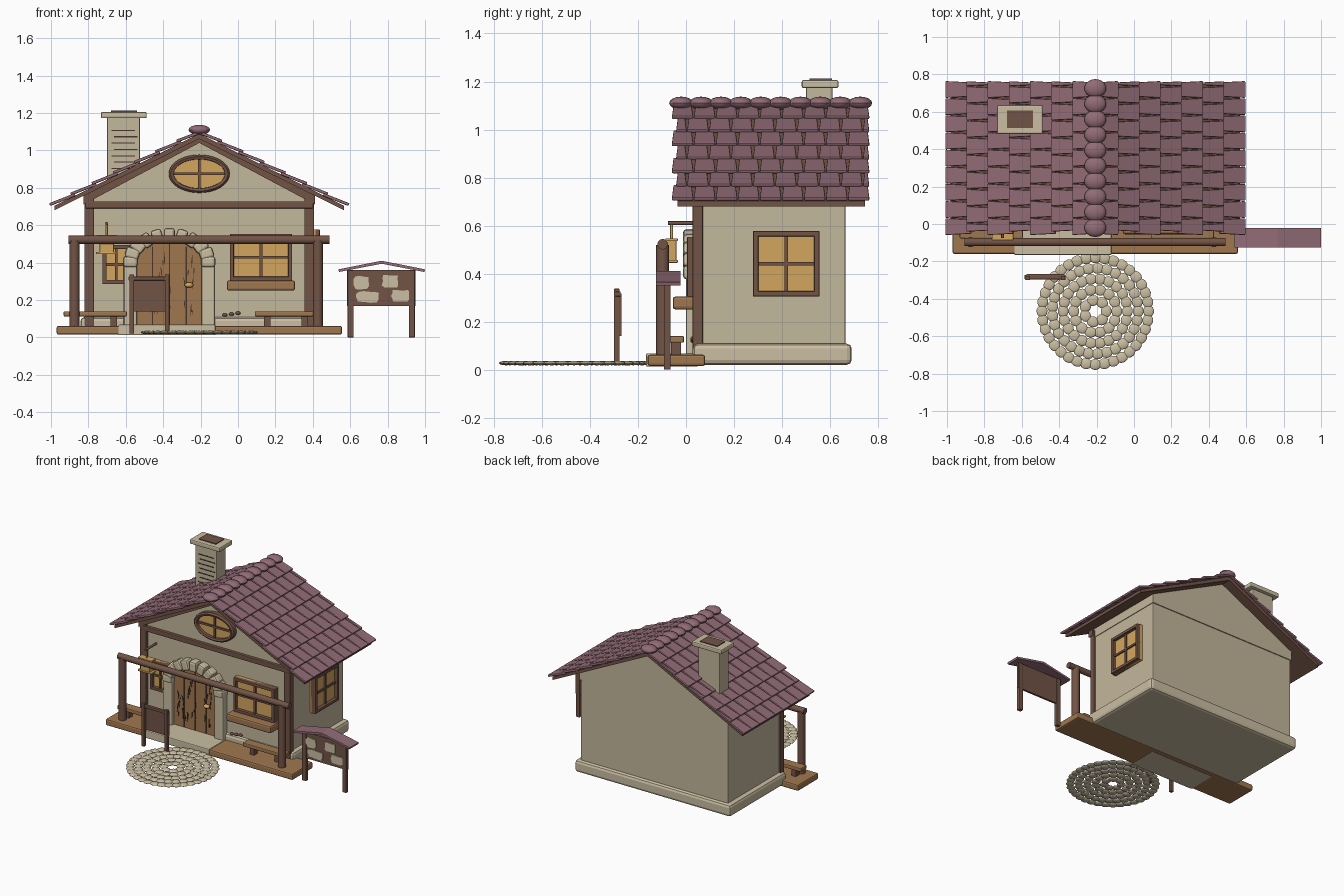
import bpy, bmesh, math, random
from mathutils import Matrix, Vector

random.seed(4)
if "Cube" in bpy.data.objects:
    bpy.data.objects.remove(bpy.data.objects["Cube"])
CX = -0.207          # centre line of the house
PI = math.pi


def material(name, *rgb):
    lin = [((c / 255 + 0.055) / 1.055) ** 2.4 for c in rgb] + [1]
    m = bpy.data.materials.new(name)
    m.use_nodes = True
    m.diffuse_color = lin
    node = m.node_tree.nodes["Principled BSDF"]
    node.inputs["Base Color"].default_value = lin
    node.inputs["Roughness"].default_value = 0.9
    return m


plaster = material("plaster", 196, 184, 156)
stone = material("pale stone", 203, 191, 162)
wood = material("dark wood", 114, 84, 70)
plank = material("light wood", 160, 119, 80)
tile_mat = material("mauve tile", 146, 108, 118)
glass = material("amber glass", 212, 166, 95)
dark = material("dark crack", 72, 52, 42)


def finish(name, bm, mat, bevel=0, matrix=None, smooth=False):
    bmesh.ops.recalc_face_normals(bm, faces=bm.faces)
    me = bpy.data.meshes.new(name)
    bm.to_mesh(me)
    bm.free()
    me.materials.append(mat)
    if smooth:
        me.shade_smooth()
        me.set_sharp_from_angle(angle=0.7)
    ob = bpy.data.objects.new(name, me)
    bpy.context.scene.collection.objects.link(ob)
    if matrix:
        ob.matrix_world = matrix
    if bevel:
        mod = ob.modifiers.new("soft edges", "BEVEL")
        mod.width, mod.segments = bevel, 2
    return ob


def box(name, x, y, z, mat, bevel=0, matrix=None):
    bm = bmesh.new()
    size = Matrix.Diagonal((x[1] - x[0], y[1] - y[0], z[1] - z[0], 1))
    mid = Matrix.Translation(((x[0] + x[1]) / 2, (y[0] + y[1]) / 2, (z[0] + z[1]) / 2))
    bmesh.ops.create_cube(bm, size=1, matrix=mid @ size)
    return finish(name, bm, mat, bevel, matrix)


def prism(name, outline, y, mat, bevel=0, matrix=None):
    """Extrude an x-z outline from y[0] to y[1]."""
    bm = bmesh.new()
    face = bm.faces.new([bm.verts.new((px, y[0], pz)) for px, pz in outline])
    out = bmesh.ops.extrude_face_region(bm, geom=[face])
    moved = [v for v in out["geom"] if isinstance(v, bmesh.types.BMVert)]
    bmesh.ops.translate(bm, verts=moved, vec=(0, y[1] - y[0], 0))
    return finish(name, bm, mat, bevel, matrix)


def rod(name, a, b, r, mat):
    a, b = Vector(a), Vector(b)
    bm = bmesh.new()
    turn = (b - a).to_track_quat("Z", "Y").to_matrix().to_4x4()
    bmesh.ops.create_cone(bm, cap_ends=True, segments=14, radius1=r, radius2=r,
                          depth=(b - a).length, matrix=Matrix.Translation((a + b) / 2) @ turn)
    return finish(name, bm, mat, smooth=True)


def blobs(name, matrices, mat):
    bm = bmesh.new()
    for m in matrices:
        bmesh.ops.create_uvsphere(bm, u_segments=14, v_segments=8, radius=1, matrix=m)
    return finish(name, bm, mat, smooth=True)


def ellipse(cx, cz, rx, rz, start=0, end=2 * PI, n=32):
    return [(cx + rx * math.cos(start + (end - start) * i / n),
             cz + rz * math.sin(start + (end - start) * i / n)) for i in range(n + 1)]


# House body
box("plinth", (CX - 0.635, CX + 0.635), (0.03, 0.69), (0.02, 0.108), stone, 0.02)
box("walls", (CX - 0.6, CX + 0.6), (0.05, 0.665), (0.1, 0.71), plaster, 0.006)
prism("gable", [(CX - 0.605, 0.7), (CX + 0.605, 0.7), (CX + 0.605, 0.765),
                (CX, 1.065), (CX - 0.605, 0.765)], (0.045, 0.672), plaster)
for s, side in ((-1, "right"), (1, "left")):
    x = CX + s * 0.588
    box(f"corner_post_{side}", (x - 0.026, x + 0.026), (0.028, 0.07), (0.06, 0.75), wood, 0.005)
    prism(f"gable_beam_{side}", [(CX, 1.08), (CX + s * 0.62, 0.77), (CX + s * 0.62, 0.71),
                                 (CX, 1.04)], (0.02, 0.06), wood)
box("gable_tie_beam", (CX - 0.61, CX + 0.61), (0.024, 0.06), (0.69, 0.727), wood, 0.005)

# Roof: wooden deck, overlapping tiles, ridge caps
prism("roof_deck", [(CX, 1.09), (CX + 0.775, 0.703), (CX + 0.775, 0.68), (CX, 1.062),
                    (CX - 0.775, 0.68), (CX - 0.775, 0.703)], (-0.035, 0.745), wood)
slope = math.atan(0.5)
rows, pitch = 7, 0.886 / 7
for s, side in ((-1, "right"), (1, "left")):
    down = Vector((s * math.cos(slope), 0, -math.sin(slope)))
    up = Vector((s * math.sin(slope), 0, math.cos(slope)))
    bm = bmesh.new()
    for r in range(rows):
        lo, hi = (-0.06, 0.765) if r % 2 == 0 else (-0.042, 0.782)
        width = (hi - lo) / 9
        starts = [lo + i * width for i in range(9)]
        if r % 2:
            starts = [lo - 0.5 * width + i * width for i in range(10)]
        for y in starts:
            y0, y1 = max(y, lo), min(y + width, hi - 0.018 * (r % 2))
            bottom, top = (r + 1) * pitch, max(r * pitch - 0.02, 0)
            vs = []
            for u, lift, inset in ((top, 0, 0.008), (bottom, 0.013, 0.001)):
                for n in (lift - 0.003, lift + 0.013):
                    for v in (y0 + inset, y1 - inset):
                        vs.append(bm.verts.new(Vector((CX, v, 1.09)) + down * u + up * n))
            for f in ((0, 1, 3, 2), (4, 6, 7, 5), (0, 4, 5, 1), (2, 3, 7, 6), (0, 2, 6, 4), (1, 5, 7, 3)):
                bm.faces.new([vs[i] for i in f])
    finish(f"roof_tiles_{side}", bm, tile_mat, 0.005)
blobs("ridge_caps", [Matrix.Translation((CX, -0.02 + i * 0.0828, 1.11))
                     @ Matrix.Diagonal((0.059, 0.05, 0.027, 1)) for i in range(10)], tile_mat)

# Chimney
box("chimney_shaft", (-0.7, -0.525), (0.5, 0.61), (0.8, 1.18), plaster, 0.005)
box("chimney_cap", (-0.733, -0.488), (0.482, 0.635), (1.172, 1.206), stone, 0.008)
box("chimney_opening", (-0.68, -0.54), (0.514, 0.608), (1.19, 1.212), wood)
for i in range(7):
    x = -0.675 + 0.012 * (i % 2)
    box("chimney_groove", (x, x + 0.125), (0.497, 0.502), (0.9 + i * 0.034, 0.906 + i * 0.034), dark)


# Windows, drawn facing -y around the origin and then placed
def window(name, w, h, matrix):
    box(name + "_glass", (-w, w), (-0.012, 0.02), (-h, h), glass, 0, matrix)
    for s in (-1, 1):
        x, z = s * (w - 0.011), s * (h - 0.011)
        box(name + "_frame_side", (x - 0.011, x + 0.011), (-0.035, 0.02), (-h, h), wood, 0.004, matrix)
        box(name + "_frame_rail", (-w, w), (-0.035, 0.02), (z - 0.011, z + 0.011), wood, 0.004, matrix)
    box(name + "_mullion", (-0.007, 0.007), (-0.024, 0), (-h, h), wood, 0, matrix)
    box(name + "_crossbar", (-w, w), (-0.022, 0), (-0.007, 0.007), wood, 0, matrix)


window("front_window", 0.167, 0.125, Matrix.Translation((0.123, 0.04, 0.428)))
window("small_window", 0.075, 0.105, Matrix.Translation((-0.65, 0.04, 0.39)))
window("side_window", 0.138, 0.136,
       Matrix.Translation((CX + 0.61, 0.417, 0.441)) @ Matrix.Rotation(PI / 2, 4, "Z"))
box("window_box", (-0.06, 0.305), (-0.055, 0.04), (0.25, 0.305), plank, 0.012)

# Oval gable window
prism("oval_glass", ellipse(CX, 0.875, 0.145, 0.085)[:-1], (0.03, 0.06), glass)
rim, bm = 40, bmesh.new()
loops = []
for rx, rz, y in ((0.163, 0.102, 0.06), (0.163, 0.102, 0.015), (0.153, 0.092, 0.005),
                  (0.137, 0.078, 0.01), (0.134, 0.075, 0.06)):
    loops.append([bm.verts.new((px, y, pz)) for px, pz in ellipse(CX, 0.875, rx, rz, n=rim)[:-1]])
for a, b in zip(loops, loops[1:]):
    for i in range(rim):
        j = (i + 1) % rim
        bm.faces.new((a[i], a[j], b[j], b[i]))
finish("oval_frame", bm, wood, smooth=True)
box("oval_mullion", (CX - 0.007, CX + 0.007), (0.018, 0.04), (0.795, 0.955), wood)
box("oval_crossbar", (CX - 0.14, CX + 0.14), (0.02, 0.04), (0.868, 0.882), wood)

# Arched door with stone surround
DX, SPRING = -0.367, 0.405
prism("door", [(DX - 0.176, 0.06)] + ellipse(DX, SPRING, 0.176, 0.11, PI, 0) + [(DX + 0.176, 0.06)],
      (0.025, 0.06), plank)
arch_top = lambda x: SPRING + 0.095 * math.sqrt(1 - (x / 0.18) ** 2)
for x in (-0.09, 0, 0.09):
    box("door_seam", (DX + x - 0.003, DX + x + 0.003), (0.021, 0.03), (0.07, arch_top(x)), dark)
for i in range(26):
    x = random.uniform(-0.15, 0.15)
    z = random.uniform(0.09, arch_top(x) - 0.1)
    tilt = random.uniform(-0.012, 0.012)
    h = random.uniform(0.03, 0.09)
    prism("door_crack", [(DX + x, z), (DX + x + 0.005, z + h / 2), (DX + x + tilt, z + h),
                         (DX + x - 0.002, z + h / 2)], (0.021, 0.026), dark)
blobs("door_knob", [Matrix.Translation((-0.262, 0.008, 0.28)) @ Matrix.Diagonal((0.024, 0.018, 0.014, 1))], glass)
for s in (-1, 1):
    x = DX + s * 0.208
    box("door_pillar", (x - 0.036, x + 0.036), (0, 0.06), (0.06, SPRING), stone, 0.01)
for i in range(11):
    a = PI * i / 10
    place = (Matrix.Translation((DX + 0.208 * math.cos(a), 0, SPRING + 0.142 * math.sin(a)))
             @ Matrix.Rotation(-a, 4, "Y"))
    box("arch_stone", (-0.038, 0.038), (-0.012, 0.06), (-0.029, 0.029), stone, 0.014, place)

# Porch
box("porch_deck", (-0.97, 0.556), (-0.16, 0.08), (0.015, 0.062), plank, 0.01)
box("door_step", (-0.64, -0.12), (-0.166, 0.05), (0.012, 0.068), stone, 0.006)
for x in (-0.874, 0.427):
    rod("porch_post", (x, -0.097, 0.06), (x, -0.097, 0.52), 0.027, wood)
rod("porch_beam", (-0.905, -0.097, 0.522), (0.49, -0.097, 0.522), 0.022, wood)
for x0 in (-0.932, 0.09):
    box("bench_seat", (x0, x0 + 0.338), (-0.077, -0.008), (0.112, 0.14), plank, 0.006)
    for x in (x0 + 0.05, x0 + 0.25):
        box("bench_leg", (x, x + 0.035), (-0.062, -0.02), (0.06, 0.115), wood)
blobs("wall_pebbles", [Matrix.Translation((x, 0.03, z)) @ Matrix.Diagonal((0.014, 0.012, 0.009, 1))
                       for x, z in ((-0.07, 0.12), (-0.035, 0.125), (0, 0.13), (-0.66, 0.12), (-0.71, 0.125))], wood)

# Lantern on a bracket
LX, LY = -0.702, -0.06
rod("lantern_bracket", (LX, -0.075, 0.61), (LX, 0.06, 0.61), 0.008, wood)
rod("lantern_chain", (LX, LY, 0.53), (LX, LY, 0.61), 0.006, glass)
box("lantern_body", (LX - 0.038, LX + 0.038), (LY - 0.02, LY + 0.02), (0.45, 0.54), glass, 0.004)
for z in (0.445, 0.535):
    box("lantern_plate", (LX - 0.057, LX + 0.057), (LY - 0.026, LY + 0.026), (z, z + 0.012), glass, 0.003)

# Notice board with a small roof
NX = 0.768
box("notice_panel", (0.582, 0.95), (-0.085, -0.07), (0.168, 0.36), wood)
for x in (0.602, 0.93):
    box("notice_post", (x - 0.016, x + 0.016), (-0.092, -0.064), (0, 0.36), wood, 0.004)
prism("notice_roof", [(NX - 0.232, 0.364), (NX, 0.41), (NX + 0.232, 0.364), (NX + 0.228, 0.35),
                      (NX, 0.394), (NX - 0.228, 0.35)], (-0.125, -0.022), tile_mat)
for x, z, w, h in ((0.66, 0.292, 0.046, 0.036), (0.815, 0.3, 0.046, 0.034),
                   (0.69, 0.217, 0.06, 0.032), (0.868, 0.222, 0.05, 0.034)):
    ring = [(w * max(-1, min(1, 1.35 * c)), h * max(-1, min(1, 1.35 * d)))
            for c, d in ellipse(0, 0, 1, 1, n=14)[:-1]]
    prism("paper_note", [(x + c * random.uniform(0.8, 1.05), z + d * random.uniform(0.8, 1.05))
                         for c, d in ring], (-0.091, -0.084), stone)

# Standing sign in the yard
box("yard_sign_panel", (-0.575, -0.372), (-0.28, -0.268), (0.14, 0.318), wood)
box("yard_sign_rail", (-0.585, -0.365), (-0.296, -0.272), (0.305, 0.325), wood, 0.003)
for x in (-0.568, -0.379):
    box("yard_sign_post", (x - 0.012, x + 0.012), (-0.3, -0.277), (0.02, 0.337), wood, 0.003)

# Round paving of concentric stones
stones = []
for r in (0.058, 0.115, 0.172, 0.229, 0.285):
    count = round(2 * PI * r / 0.05)
    for i in range(count):
        stones.append(Matrix.Translation((CX, -0.466, 0.027)) @ Matrix.Rotation(2 * PI * i / count, 4, "Z")
                      @ Matrix.Translation((r, 0, 0)) @ Matrix.Diagonal((0.029, 0.033, 0.009, 1)))
blobs("paving_stones", stones, stone)
